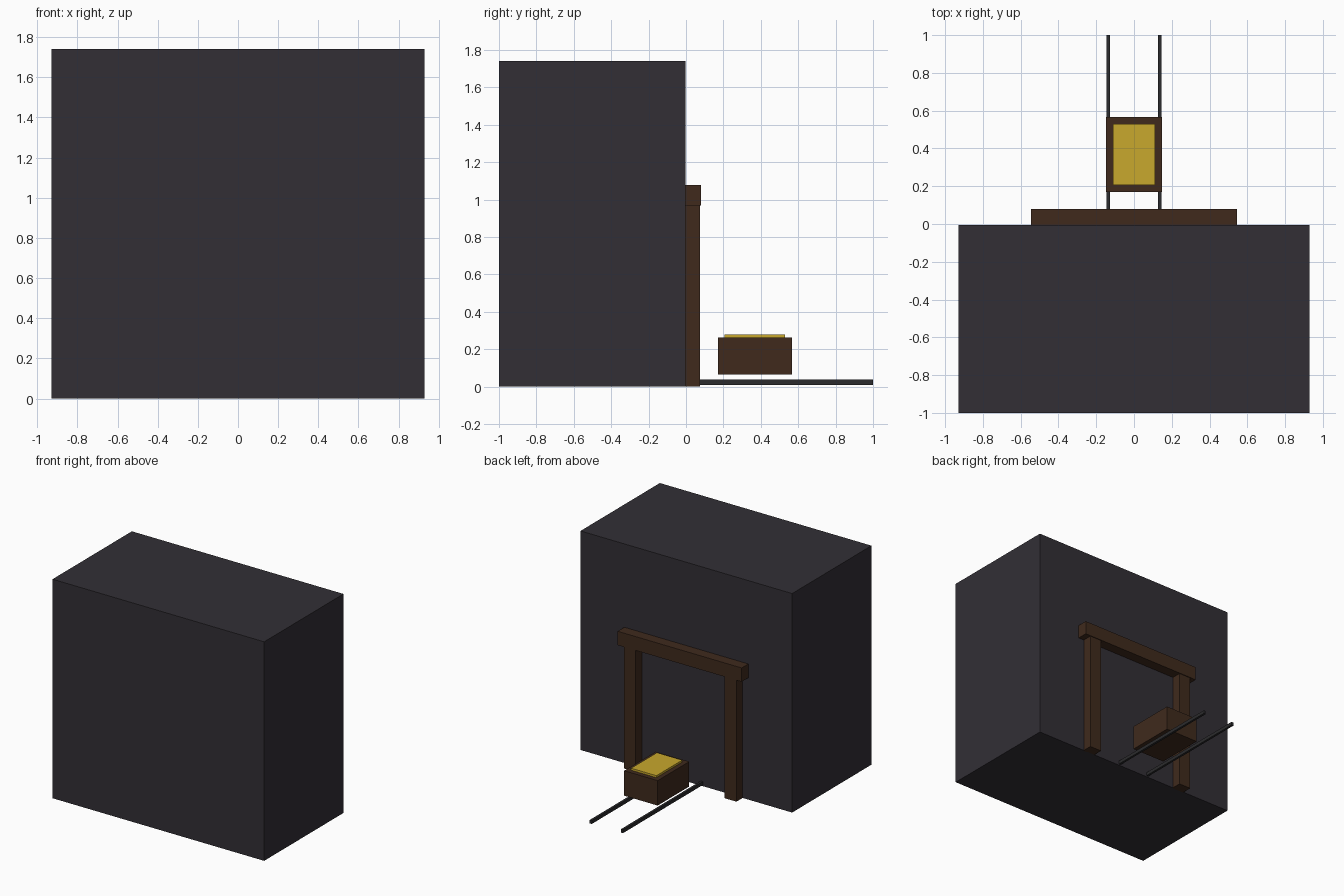
import bpy

if "Cube" in bpy.data.objects:
    bpy.data.objects.remove(bpy.data.objects["Cube"])


def material(name, rgb):
    m = bpy.data.materials.new(name)
    m.diffuse_color = (*rgb, 1)
    m.use_nodes = True
    m.node_tree.nodes["Principled BSDF"].inputs["Base Color"].default_value = m.diffuse_color
    return m


def box(name, x, y, z, mat):
    """Box from (min, max) ranges on each axis."""
    bpy.ops.mesh.primitive_cube_add(size=1)
    ob = bpy.context.object
    ob.name = name
    ob.location = [(a + b) / 2 for a, b in (x, y, z)]
    ob.scale = [b - a for a, b in (x, y, z)]
    bpy.ops.object.transform_apply(location=False, rotation=False, scale=True)
    ob.data.materials.append(mat)
    return ob


rock = material("rock", (0.032, 0.028, 0.036))
wood = material("dark_wood", (0.050, 0.023, 0.012))
iron = material("iron", (0.024, 0.024, 0.026))
gold = material("gold", (0.578, 0.392, 0.026))

# Rock mass behind the mine entrance
box("rock_block", (-0.93, 0.93), (-1, -0.004), (0, 1.74), rock)

# Timber portal frame and rails, one per side
for side, s in (("left", -1), ("right", 1)):
    box(f"{side}_post", sorted((s * 0.39, s * 0.495)), (-0.01, 0.074), (0, 0.968), wood)
    box(f"{side}_rail", sorted((s * 0.128, s * 0.146)), (-0.004, 1), (0.01, 0.037), iron)
box("lintel_beam", (-0.545, 0.545), (-0.01, 0.08), (0.968, 1.078), wood)

# Ore cart with its load
box("cart_body", (-0.147, 0.147), (0.17, 0.566), (0.064, 0.262), wood)
box("ore_load", (-0.111, 0.111), (0.206, 0.53), (0.20, 0.278), gold)
